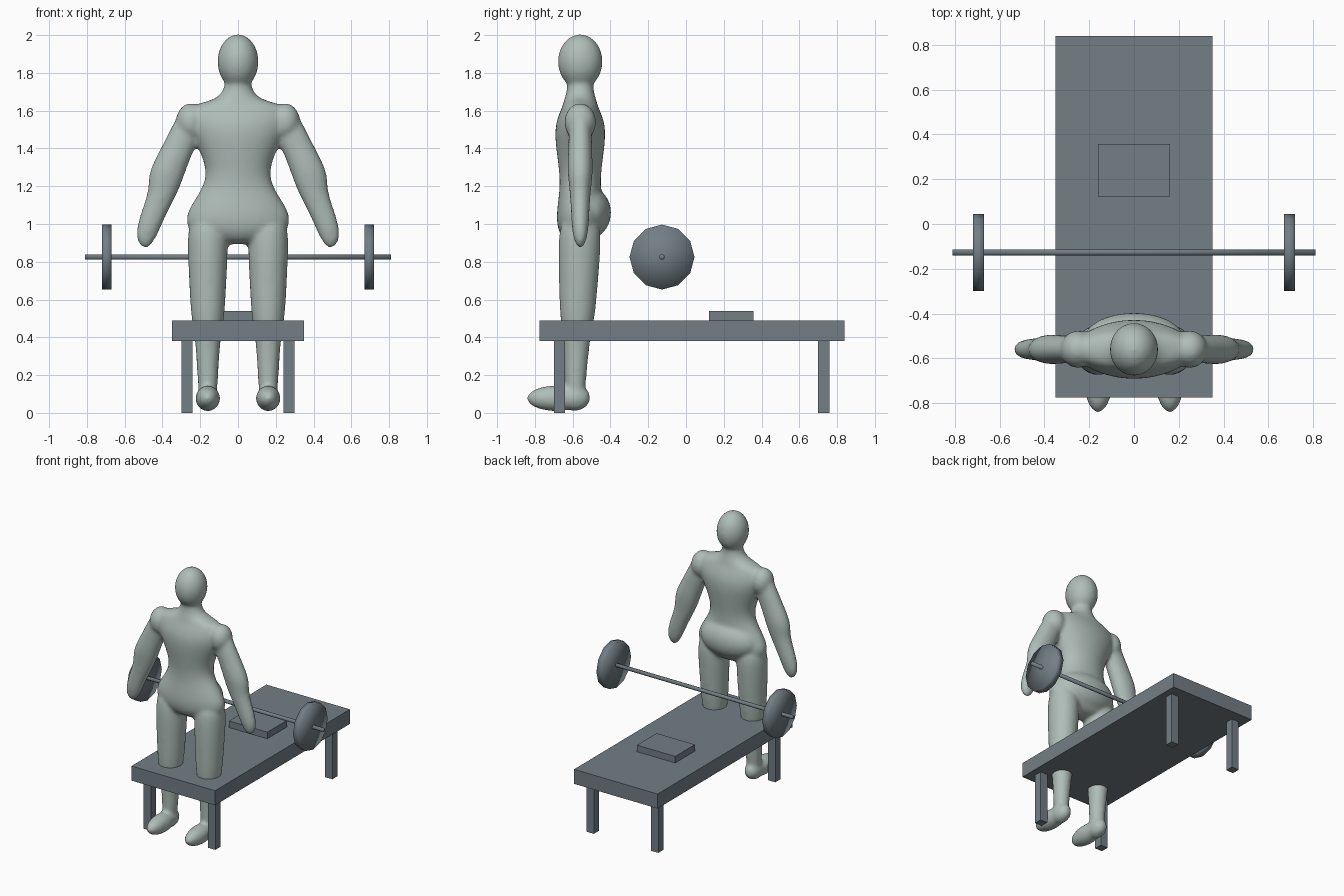
import bpy, bmesh, math
from mathutils import Matrix, Vector

cube = bpy.data.objects.get("Cube")
if cube:
    bpy.data.objects.remove(cube, do_unlink=True)


def material(name, rgb):
    mat = bpy.data.materials.new(name)
    mat.use_nodes = True
    mat.diffuse_color = (*rgb, 1)
    mat.node_tree.nodes["Principled BSDF"].inputs["Base Color"].default_value = (*rgb, 1)
    return mat


SKIN = material("pale sage", (0.43, 0.51, 0.48))
SLATE = material("slate grey", (0.17, 0.21, 0.235))


def add_object(name, bm, mat, smooth=False):
    bmesh.ops.recalc_face_normals(bm, faces=bm.faces)
    for face in bm.faces:
        face.smooth = smooth
    mesh = bpy.data.meshes.new(name)
    bm.to_mesh(mesh)
    bm.free()
    mesh.materials.append(mat)
    obj = bpy.data.objects.new(name, mesh)
    bpy.context.scene.collection.objects.link(obj)
    return obj


def box(name, centre, size):
    bm = bmesh.new()
    bmesh.ops.create_cube(bm, size=1, matrix=Matrix.LocRotScale(Vector(centre), None, Vector(size)))
    return add_object(name, bm, SLATE)


def disc(name, radius, length, x):
    # Cylinder lying along x with fan caps
    bm = bmesh.new()
    bmesh.ops.create_cone(bm, cap_ends=True, cap_tris=True, segments=12,
                          radius1=radius, radius2=radius, depth=length,
                          matrix=Matrix.Translation((x, -0.127, 0.825))
                          @ Matrix.Rotation(math.pi / 2, 4, 'Y'))
    return add_object(name, bm, SLATE, smooth=True)


def ball(bm, centre, radii):
    bmesh.ops.create_uvsphere(bm, u_segments=24, v_segments=16, radius=1,
                              matrix=Matrix.LocRotScale(Vector(centre), None, Vector(radii)))


def loft(bm, rings, sides=20):
    # Join level ellipses, each given by its centre, half width and half depth
    loops = []
    for centre, width, depth in rings:
        angles = [math.tau * i / sides for i in range(sides)]
        loops.append([bm.verts.new(Vector(centre)
                                   + Vector((width * math.cos(a), depth * math.sin(a), 0)))
                      for a in angles])
    for upper, lower in zip(loops, loops[1:]):
        for i in range(sides):
            j = (i + 1) % sides
            bm.faces.new((upper[i], upper[j], lower[j], lower[i]))
    bm.faces.new(loops[0])
    bm.faces.new(loops[-1])


# Bench
box("bench_top", (0, 0.0325, 0.435), (0.7, 1.615, 0.11))
box("bench_pad", (0, 0.24, 0.515), (0.32, 0.235, 0.05))
for x, side_name in ((0.27, "left"), (-0.27, "right")):
    for y, end_name in ((-0.67, "front"), (0.73, "back")):
        box(f"bench_leg_{end_name}_{side_name}", (x, y, 0.19), (0.06, 0.06, 0.38))

# Barbell
disc("barbell_bar", 0.014, 1.62, 0)
disc("weight_plate_left", 0.172, 0.05, 0.695)
disc("weight_plate_right", 0.172, 0.05, -0.695)

# Figure: each limb is a chain of levels, starting at the top
BODY_Y = -0.56
torso = [  # height, half width, half depth
    (1.8, 0.07, 0.07), (1.7, 0.07, 0.07), (1.65, 0.14, 0.09), (1.63, 0.27, 0.09),
    (1.53, 0.28, 0.14), (1.4, 0.21, 0.13), (1.27, 0.16, 0.11), (1.17, 0.2, 0.11),
    (1.05, 0.29, 0.13), (0.95, 0.27, 0.12), (0.89, 0.1, 0.06),
]
arm = [  # height, distance from the middle, half width
    (1.63, 0.24, 0.05), (1.52, 0.26, 0.09), (1.4, 0.32, 0.09), (1.27, 0.38, 0.1),
    (1.18, 0.39, 0.08), (1.05, 0.45, 0.07), (0.93, 0.49, 0.06), (0.87, 0.49, 0.02),
]
leg = [  # height, radius
    (1.05, 0.1), (0.9, 0.11), (0.7, 0.1), (0.5, 0.09), (0.42, 0.07), (0.2, 0.055), (0.06, 0.05),
]

bm = bmesh.new()
loft(bm, [((0, BODY_Y, z), width, depth) for z, width, depth in torso])
ball(bm, (0, BODY_Y, 1.86), (0.11, 0.12, 0.145))        # head
ball(bm, (0, BODY_Y + 0.04, 1.06), (0.23, 0.125, 0.14))  # buttocks
for side in (1, -1):
    foot_x = side * 0.16
    loft(bm, [((side * x, BODY_Y, z), width, 0.7 * width) for z, x, width in arm])
    loft(bm, [((foot_x, -0.59 + 0.03 * z, z), radius, 1.05 * radius) for z, radius in leg])
    ball(bm, (side * 0.25, BODY_Y, 1.54), (0.08, 0.085, 0.1))   # shoulder
    ball(bm, (foot_x, -0.59, 0.08), (0.06, 0.085, 0.07))        # heel
    ball(bm, (foot_x, -0.69, 0.077), (0.066, 0.155, 0.068))     # forefoot
figure = add_object("standing_figure", bm, SKIN, smooth=True)

# Round the parts, fuse them into one skin and soften the joins
subdivide = figure.modifiers.new("round", 'SUBSURF')
subdivide.levels = subdivide.render_levels = 2
fuse = figure.modifiers.new("fuse", 'REMESH')
fuse.mode = 'VOXEL'
fuse.voxel_size = 0.012
fuse.use_smooth_shade = True
soften = figure.modifiers.new("soften", 'SMOOTH')
soften.factor = 0.5
soften.iterations = 10
